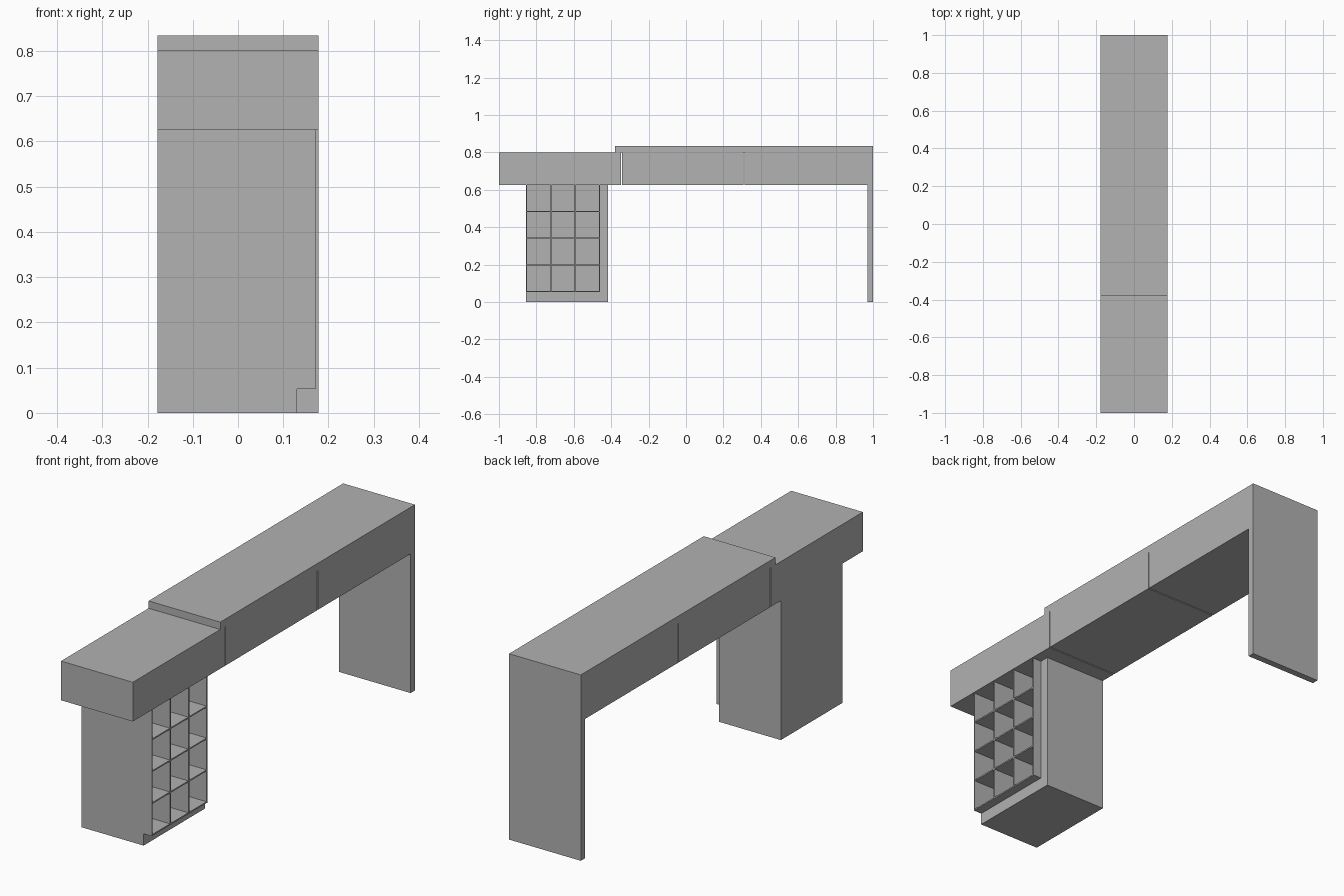
import bpy
import bmesh
from mathutils import Vector

cube = bpy.data.objects.get("Cube")
if cube:
    bpy.data.objects.remove(cube, do_unlink=True)

grey = bpy.data.materials.new("plain_grey")
grey.use_nodes = True
COLOUR = (0.445, 0.445, 0.445, 1)
grey.diffuse_color = COLOUR
grey.node_tree.nodes["Principled BSDF"].inputs["Base Color"].default_value = COLOUR


def box(name, x, y, z):
    """Box spanning the given (low, high) range on each axis."""
    lo, hi = (Vector(v) for v in zip(x, y, z))
    bm = bmesh.new()
    bmesh.ops.create_cube(bm, size=1)
    for v in bm.verts:
        v.co = (lo + hi) / 2 + v.co * (hi - lo)
    mesh = bpy.data.meshes.new(name)
    bm.to_mesh(mesh)
    bm.free()
    mesh.materials.append(grey)
    obj = bpy.data.objects.new(name, mesh)
    bpy.context.collection.objects.link(obj)
    return obj


W = 0.178                    # half the counter depth
UNDER, DECK, TOP = 0.625, 0.801, 0.834
FULL = (-W, W)

# Counter: three apron boxes with narrow joints, and a raised worktop
JOINT = 0.0025
seams = [-1 - JOINT, -0.345, 0.309, 1 + JOINT]
for i, (a, b) in enumerate(zip(seams, seams[1:])):
    box(f"counter_section_{i + 1}", FULL, (a + JOINT, b - JOINT), (UNDER, DECK))
box("raised_worktop", FULL, (-0.38, 1), (DECK, TOP))

# End panel leg
box("end_panel", FULL, (0.97, 1), (0, UNDER))

# Pedestal body: plinth, back and thick side
Y0, Y1, Y2 = -0.855, -0.46, -0.418
PLINTH, BODY_X, SHELF_X, BACK_X = 0.053, 0.13, 0.171, -0.16
box("pedestal_plinth", (-W, BODY_X), (Y0, Y2), (0, PLINTH))
box("pedestal_back", (-W, BACK_X), (Y0, Y2), (PLINTH, UNDER))
box("pedestal_side", (BACK_X, BODY_X), (Y1, Y2), (PLINTH, UNDER))

# Pigeonholes: upright and level boards, open on the customer's far side
THICK = 0.006
COLUMNS, ROWS = 3, 4
for i in range(COLUMNS + 1):
    y = Y0 + (Y1 - Y0 - THICK) * i / COLUMNS
    box(f"shelf_upright_{i + 1}", (BACK_X, SHELF_X), (y, y + THICK), (PLINTH, UNDER))
for i in range(ROWS):
    z = PLINTH + (UNDER - PLINTH) * i / ROWS
    box(f"shelf_board_{i + 1}", (BACK_X, SHELF_X - 0.001), (Y0 + 0.001, Y1 - 0.001), (z, z + THICK))
